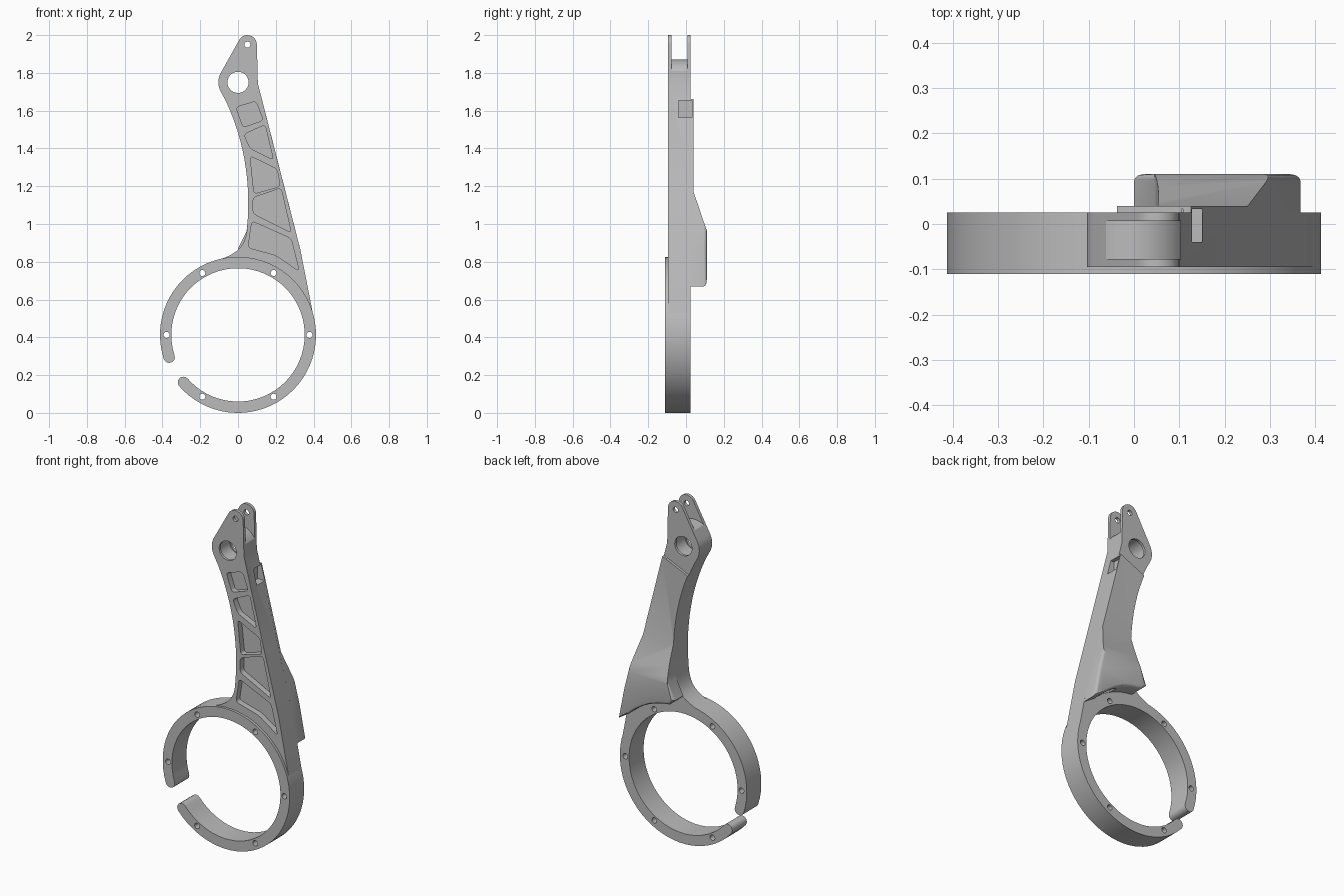
import bpy, bmesh, math
from mathutils import Vector
from mathutils.geometry import interpolate_bezier

cube = bpy.data.objects.get("Cube")
if cube:
    bpy.data.objects.remove(cube)

metal = bpy.data.materials.new("light grey metal")
metal.use_nodes = True
metal.diffuse_color = (0.5, 0.5, 0.5, 1)
metal.node_tree.nodes["Principled BSDF"].inputs["Base Color"].default_value = (0.5, 0.5, 0.5, 1)

FRONT, BACK = -0.095, 0.025
RING = (0, 0.413)
PIVOT = (0, 1.75)


def arc(centre, r, a0, a1, n):
    angles = [math.radians(a0 + (a1 - a0) * i / n) for i in range(n + 1)]
    return [(centre[0] + r * math.cos(a), centre[1] + r * math.sin(a)) for a in angles]


def bezier(a, b, c, d, n=14):
    return [tuple(p)[:2] for p in interpolate_bezier(*[Vector(p) for p in (a, b, c, d)], n)]


def rounded(points, r):
    """Polygon with softened corners."""
    out = []
    for i, p in enumerate(points):
        p = Vector(p)
        a = p + (Vector(points[i - 1]) - p).normalized() * r
        b = p + (Vector(points[(i + 1) % len(points)]) - p).normalized() * r
        out += bezier(a, a.lerp(p, 0.6), b.lerp(p, 0.6), b, 5)
    return out


def prism(name, points, lo, hi, along_x=False):
    """Extrude an (x, z) outline along y, or a (y, z) outline along x."""
    bm = bmesh.new()
    place = (lambda u, v: (lo, u, v)) if along_x else (lambda u, v: (u, lo, v))
    face = bm.faces.new([bm.verts.new(place(u, v)) for u, v in points])
    new = bmesh.ops.extrude_face_region(bm, geom=[face])["geom"]
    step = Vector((hi - lo, 0, 0)) if along_x else Vector((0, hi - lo, 0))
    bmesh.ops.translate(bm, vec=step, verts=[g for g in new if isinstance(g, bmesh.types.BMVert)])
    bmesh.ops.recalc_face_normals(bm, faces=bm.faces)
    mesh = bpy.data.meshes.new(name)
    bm.to_mesh(mesh)
    bm.free()
    mesh.materials.append(metal)
    ob = bpy.data.objects.new(name, mesh)
    bpy.context.collection.objects.link(ob)
    return ob


def cut(target, *args, **kw):
    """Subtract a prism from the target."""
    tool = prism("cutter", *args, **kw)
    tool.hide_render = True
    mod = target.modifiers.new("cut", 'BOOLEAN')
    mod.operation, mod.solver, mod.object = 'DIFFERENCE', 'EXACT', tool
    bpy.context.view_layer.objects.active = target
    bpy.ops.object.modifier_apply(modifier=mod.name)
    bpy.data.objects.remove(tool)


# Open mounting ring with rounded ends and six screw holes
R_OUT, R_IN = 0.413, 0.353
R_MID, R_CAP = (R_OUT + R_IN) / 2, (R_OUT - R_IN) / 2
A0, A1 = -139, 198
end_hi = arc(RING, R_MID, A1, A1, 1)[0]
end_lo = arc(RING, R_MID, A0, A0, 1)[0]
ring = prism("mounting_ring",
             arc(RING, R_OUT, A0, A1, 64)
             + arc(end_hi, R_CAP, A1, A1 + 180, 8)[1:-1]
             + arc(RING, R_IN, A1, A0, 64)
             + arc(end_lo, R_CAP, A0 + 180, A0 + 360, 8)[1:-1],
             -0.11, BACK)
for k in range(6):
    c = arc(RING, 0.378, k * 60, k * 60, 1)[0]
    cut(ring, arc(c, 0.016, 0, 345, 23), -0.2, 0.2)

# Lever arm outline, following the ring at its foot
left_side = bezier((-0.064, 1.65), (0.04, 1.43), (0.066, 1.2), (0.05, 1.0))
fillet = bezier((0.05, 1.0), (0.045, 0.88), (0, 0.85), (-0.085, 0.816), 10)[1:]
right_side = [(0.408, 0.467), (0.33, 0.865), (0.235, 1.235), (0.105, 1.745)]
arm = prism("lever_arm",
            right_side
            + arc((0.05, 1.95), 0.05, 0, 150, 12)
            + arc(PIVOT, 0.104, 150, 205, 8)
            + left_side + fillet
            + arc(RING, 0.405, 102, 8, 24),
            FRONT, BACK)

# Fork slot, pivot bore and pin hole
cut(arm, arc(PIVOT, 0.12, 10, 170, 24) + [(-0.3, 1.8), (-0.3, 2.2), (0.3, 2.2), (0.3, 1.78)],
    -0.077, 0.007)
cut(arm, arc(PIVOT, 0.056, 0, 352, 44), -0.2, 0.2)
cut(arm, arc(PIVOT, 0.063, 0, 352, 44), -0.08, 0.01)
cut(arm, arc((0.05, 1.95), 0.016, 0, 345, 23), -0.2, 0.2)

# Weight-saving pockets in the front
pockets = [
    [(-0.01, 1.618), (0.095, 1.65), (0.133, 1.549), (0.027, 1.512)],
    [(0.032, 1.475), (0.143, 1.525), (0.187, 1.34), (0.064, 1.4)],
    [(0.064, 1.36), (0.207, 1.29), (0.223, 1.2), (0.085, 1.16)],
    [(0.08, 1.14), (0.228, 1.19), (0.281, 0.955), (0.08, 1.056)],
    [(0.074, 1.015), (0.281, 0.923), (0.324, 0.75), (0.2, 0.835), (0.053, 0.875)],
]
for p in pockets:
    cut(arm, rounded(p, 0.018), -0.2, -0.06)

# Back cover, flush with the arm sides and thicker toward the ring
cover = prism("back_cover",
              [(0.368, 0.67), (0.33, 0.865), (0.235, 1.235), (0.126, 1.663), (-0.038, 1.59)]
              + [p for p in left_side if p[1] < 1.57]
              + [(0.045, 0.96), (0.0, 0.87)]
              + arc(RING, 0.425, 85, 45, 8),
              BACK, 0.11)
cut(cover, [(0.04, 1.9), (0.04, 1.17), (0.125, 0.921), (0.3, 0.921), (0.3, 1.9)],
    -1, 1, along_x=True)

# Soft rim around the raised end of the cover
bm = bmesh.new()
bm.from_mesh(cover.data)
bmesh.ops.dissolve_limit(bm, angle_limit=0.01, verts=bm.verts, edges=bm.edges)
rim = [e for e in bm.edges if all(v.co.y > 0.108 for v in e.verts)
       and not all(v.co.z > 0.955 for v in e.verts)]
bmesh.ops.bevel(bm, geom=rim, offset=0.016, segments=3, profile=0.5, affect='EDGES')
bm.to_mesh(cover.data)
bm.free()

# Cable tunnel at the foot of the cover and cable notch in the side
tunnel = arc(RING, 0.36, 64, 51, 2) + arc(RING, 0.49, 52, 63, 2)
cut(cover, tunnel, 0.03, 0.08)
notch = [(-0.04, 1.565), (0.033, 1.565), (0.033, 1.655), (-0.04, 1.655)]
for ob in (arm, cover):
    cut(ob, notch, 0.105, 0.3, along_x=True)

# Smooth curved walls, crisp edges
bpy.ops.object.select_all(action='DESELECT')
for ob in (ring, arm, cover):
    ob.select_set(True)
bpy.context.view_layer.objects.active = arm
bpy.ops.object.shade_smooth_by_angle(angle=math.radians(30))
